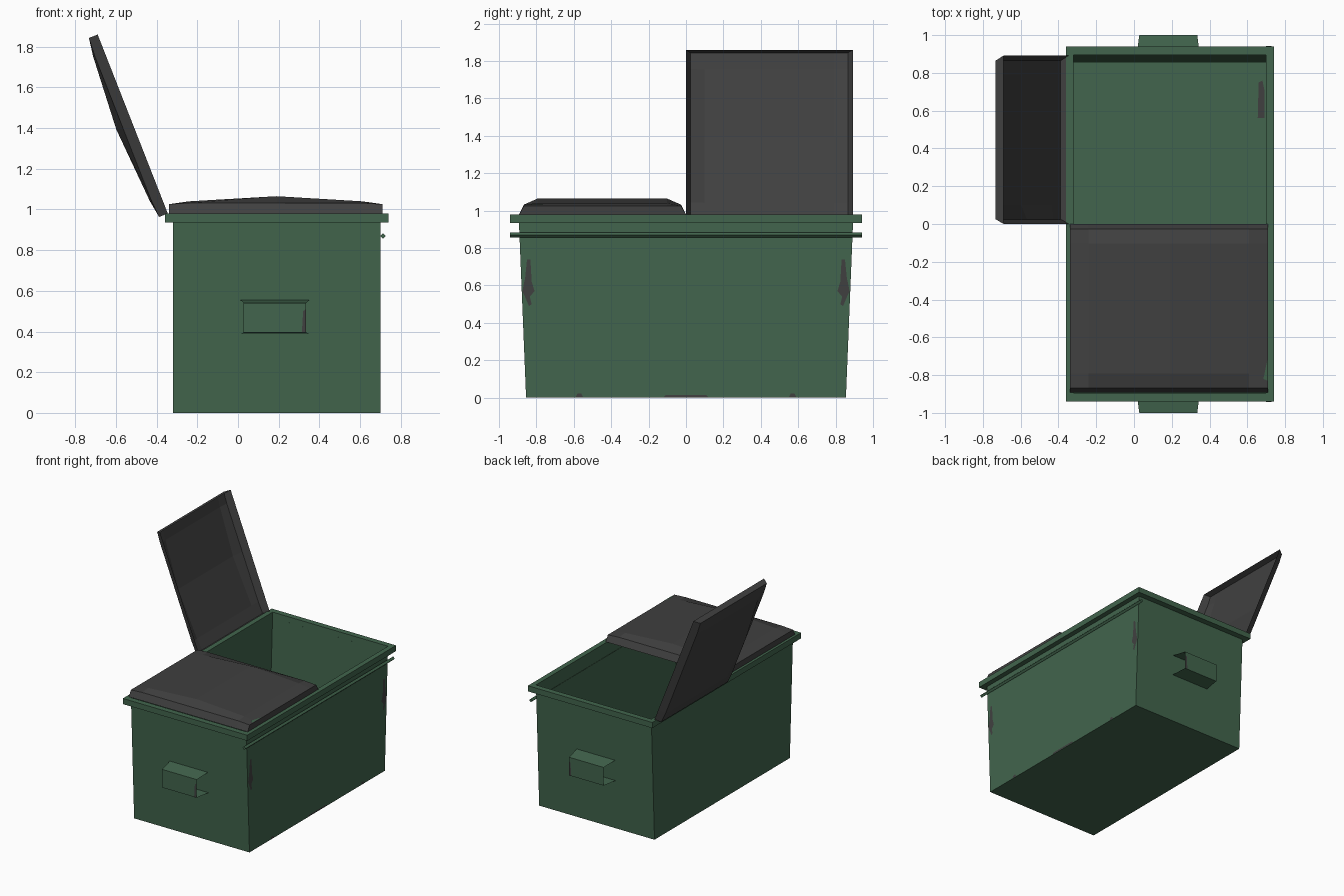
import bpy, bmesh, math
from mathutils import Vector

if "Cube" in bpy.data.objects:
    bpy.data.objects.remove(bpy.data.objects["Cube"])


def material(name, rgb):
    m = bpy.data.materials.new(name)
    m.diffuse_color = (*rgb, 1)
    m.use_nodes = True
    m.node_tree.nodes["Principled BSDF"].inputs["Base Color"].default_value = m.diffuse_color
    return m


GREEN = material("green_paint", (0.054, 0.130, 0.074))
GREY = material("dark_grey_plastic", (0.051, 0.051, 0.051))


def make(name, verts, faces, mat, recalc=False):
    me = bpy.data.meshes.new(name)
    me.from_pydata([tuple(v) for v in verts], [], faces)
    bm = bmesh.new()
    bm.from_mesh(me)
    bmesh.ops.remove_doubles(bm, verts=bm.verts, dist=1e-5)
    if recalc:
        bmesh.ops.recalc_face_normals(bm, faces=bm.faces)
    bm.to_mesh(me)
    bm.free()
    me.materials.append(mat)
    ob = bpy.data.objects.new(name, me)
    bpy.context.collection.objects.link(ob)
    return ob


def rect(x0, x1, y, z):
    return [(x0, -y, z), (x1, -y, z), (x1, y, z), (x0, y, z)]


def bands(n_loops, n=4):
    """Quads joining successive closed loops of n points."""
    return [(l * n + i, l * n + (i + 1) % n, (l + 1) * n + (i + 1) % n, (l + 1) * n + i)
            for l in range(n_loops - 1) for i in range(n)]


# Open bin: floor, flared end walls
X0, X1 = -0.32, 0.70
TOP = 0.98
make("bin_body", rect(X0, X1, 0.855, 0) + rect(X0, X1, 0.895, TOP),
     bands(2) + [(3, 2, 1, 0)], GREEN)

# Projecting rim around the mouth
make("rim", rect(X0, X1, 0.893, 0.935) + rect(-0.36, 0.74, 0.94, 0.935)
     + rect(-0.36, 0.74, 0.94, TOP) + rect(X0, X1, 0.895, TOP), bands(4), GREEN)

# Diamond-section bar along the front
section = [(0.014 * math.cos(a), 0.014 * math.sin(a)) for a in (0, math.pi / 2, math.pi, 1.5 * math.pi)]
make("front_bar", [(0.713 + a, y, 0.87 + b) for y in (-0.942, 0.942) for a, b in section],
     bands(2) + [(0, 1, 2, 3), (7, 6, 5, 4)], GREEN, True)

# Lifting pockets: bent sheet, open at both sides
for s, side in ((-1, "left"), (1, "right")):
    profile = [(0.878, 0.555, 0.012, 0.35), (1.0, 0.54, 0.028, 0.335),
               (1.0, 0.395, 0.028, 0.335), (0.871, 0.39, 0.012, 0.35)]
    v = [(x, s * y, z) for y, z, a, b in profile for x in (a, b)]
    f = [(2 * i, 2 * i + 1, 2 * i + 3, 2 * i + 2) for i in range(3)]
    make(side + "_lift_pocket", v, [q if s > 0 else q[::-1] for q in f], GREEN)
    # Worn strip on the pocket
    y = s * 1.002
    make(side + "_pocket_wear", [(0.335, y, 0.395), (0.335, y, 0.51), (0.32, y, 0.5), (0.314, y, 0.395)],
         [(0, 1, 2, 3) if s > 0 else (3, 2, 1, 0)], GREY)


# Domed lid shell, swung about its hinge edge
def lid(name, hinge, angle, scale):
    us = [0, 0, 0.10, 0.53, 0.95, 1.05, 1.05]
    vs = [0, 0.025, 0.10, 0.79, 0.865, 0.892]
    crown = [0, 0.046, 0.06, 0.085, 0.06, 0.046, 0]
    c, s = math.cos(angle), math.sin(angle)
    verts = []
    for i, u in enumerate(us):
        for j, v in enumerate(vs):
            h = crown[i]
            if j in (1, 4):
                h = min(h, 0.052)
            if j in (0, 5):
                h = 0
            a = u * scale
            verts.append((hinge[0] + a * c - h * s, hinge[1] + v, hinge[2] + a * s + h * c))
    n = len(vs)
    faces = [(i * n + j, (i + 1) * n + j, (i + 1) * n + j + 1, i * n + j + 1)
             for i in range(len(us) - 1) for j in range(n - 1)]
    return make(name, verts, faces, GREY)


lid("closed_lid", (-0.34, -0.892, TOP), 0, 1)
lid("open_lid", (-0.345, 0, TOP), math.radians(111.4), 0.9)

# Worn patches on the front wall, mirrored left and right
XF = X1 + 0.002
scuff = [(0.85, 0.74), (0.86, 0.64), (0.885, 0.57), (0.865, 0.55), (0.84, 0.49),
         (0.825, 0.50), (0.835, 0.54), (0.81, 0.57), (0.825, 0.62), (0.832, 0.74)]
chip = [(0.55, 0.003), (0.59, 0.003), (0.58, 0.022), (0.56, 0.022)]
for s, side in ((-1, "left"), (1, "right")):
    for nm, pts in (("corner_scuff", scuff), ("base_chip", chip)):
        pts = [(min(y, 0.852 + 0.04 * z), z) for y, z in pts]
        idx = list(range(len(pts)))
        make(side + "_" + nm, [(XF, s * y, z) for y, z in pts],
             [idx[::-1] if s > 0 else idx], GREY)
make("base_scuff", [(XF, -0.12, 0.002), (XF, 0.12, 0.002), (XF, 0.11, 0.014), (XF, -0.11, 0.014)],
     [(0, 1, 2, 3)], GREY)

# Stain on the floor and paint rub on the closed lid
make("floor_stain", [(0.655, 0.56, 0.003), (0.692, 0.56, 0.003), (0.692, 0.70, 0.003),
                     (0.68, 0.76, 0.003), (0.66, 0.75, 0.003)], [(0, 1, 2, 3, 4)], GREY)
make("lid_paint_rub", [(0.685, -0.82, 1.034), (0.708, -0.83, 1.029), (0.708, -0.71, 1.029)],
     [(0, 1, 2)], GREEN)
